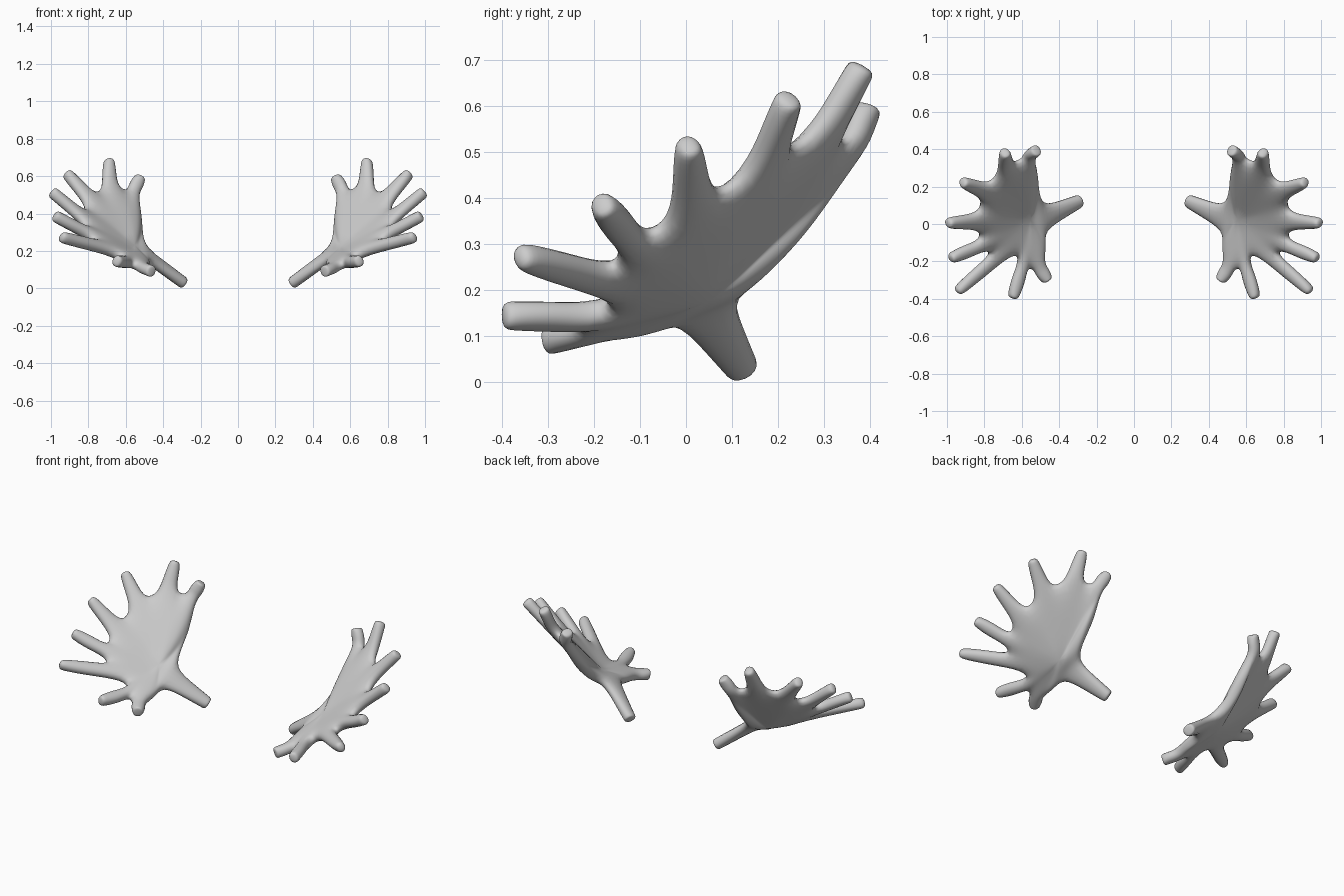
import bpy
import bmesh
from mathutils import Vector

cube = bpy.data.objects.get("Cube")
if cube:
    bpy.data.objects.remove(cube, do_unlink=True)

# One plain grey for everything
grey = bpy.data.materials.new("plain_grey")
grey.use_nodes = True
COLOUR = (0.6, 0.6, 0.6, 1)
grey.diffuse_color = COLOUR
grey.node_tree.nodes["Principled BSDF"].inputs["Base Color"].default_value = COLOUR

# Palm layout for the +x side: fan centre, stem-side edges, notches, tine tips
CENTRE = Vector((0.56, 0.04, 0.195))
BACK_EDGE = [(0.49, 0.10, 0.2), (0.52, 0.2, 0.27), (0.535, 0.3, 0.37)]
FRONT_EDGE = [(0.475, -0.12, 0.11), (0.48, -0.04, 0.145)]
NOTCHES = [(0.52, 0.37, 0.48), (0.61, 0.35, 0.54), (0.76, 0.25, 0.53),
           (0.83, 0.10, 0.43), (0.83, -0.07, 0.33), (0.80, -0.16, 0.27),
           (0.62, -0.16, 0.16), (0.56, -0.26, 0.12), (0.46, -0.19, 0.10)]
TIPS = [(0.52, 0.395, 0.6), (0.69, 0.385, 0.69), (0.92, 0.225, 0.62),
        (1.0, 0.005, 0.52), (0.985, -0.185, 0.39), (0.95, -0.365, 0.275),
        (0.65, -0.4, 0.145), (0.46, -0.305, 0.09)]
STEM_END = (0.285, 0.125, 0.025)


def add_arm(bm, a, b, tip, sections):
    """Extend the sheet from edge a-b to a tip through (fraction, width) sections."""
    start = (a.co + b.co) / 2
    axis = Vector(tip) - start
    across = (b.co - a.co).normalized()
    across = (across - across.project(axis)).normalized()
    for fraction, width in sections:
        mid = start + axis * fraction
        c = bm.verts.new(mid - across * width / 2)
        d = bm.verts.new(mid + across * width / 2)
        bm.faces.new((a, b, d, c))
        a, b = c, d


def build_antler(name, side):
    bm = bmesh.new()

    # Palm outline, with a wide base for each tine between two notches
    outline = [Vector(p) for p in BACK_EDGE]
    for p, q in zip(NOTCHES, NOTCHES[1:]):
        p, q = Vector(p), Vector(q)
        outline += [p.lerp(q, 0.2), p.lerp(q, 0.8)]
    outline += [Vector(p) for p in FRONT_EDGE]

    # Fan of quads from the palm centre to the outline
    rim = [bm.verts.new(p) for p in outline]
    inner = [bm.verts.new(CENTRE.lerp(p, 0.5)) for p in outline]
    hub = bm.verts.new(CENTRE)
    for i in range(len(rim)):
        j = (i + 1) % len(rim)
        bm.faces.new((inner[i], rim[i], rim[j], inner[j]))
        bm.faces.new((hub, inner[i], inner[j]))

    # Tines and stem
    first = len(BACK_EDGE)
    for i, tip in enumerate(TIPS):
        a, b = rim[first + 2 * i], rim[first + 2 * i + 1]
        add_arm(bm, a, b, tip, [(0.45, 0.085), (0.88, 0.07), (1, 0.045)])
    add_arm(bm, rim[-1], rim[0], STEM_END, [(0.5, 0.11), (0.95, 0.08), (1, 0.075)])

    for v in bm.verts:
        v.co.x *= side
    bmesh.ops.recalc_face_normals(bm, faces=bm.faces)
    mesh = bpy.data.meshes.new(name)
    bm.to_mesh(mesh)
    bm.free()
    mesh.materials.append(grey)
    obj = bpy.data.objects.new(name, mesh)
    bpy.context.collection.objects.link(obj)

    # Thicken and round the sheet
    shell = obj.modifiers.new("thickness", "SOLIDIFY")
    shell.thickness = 0.068
    shell.offset = 0
    rounding = obj.modifiers.new("rounding", "SUBSURF")
    rounding.levels = rounding.render_levels = 2
    for poly in mesh.polygons:
        poly.use_smooth = True


build_antler("left_antler", 1)
build_antler("right_antler", -1)
